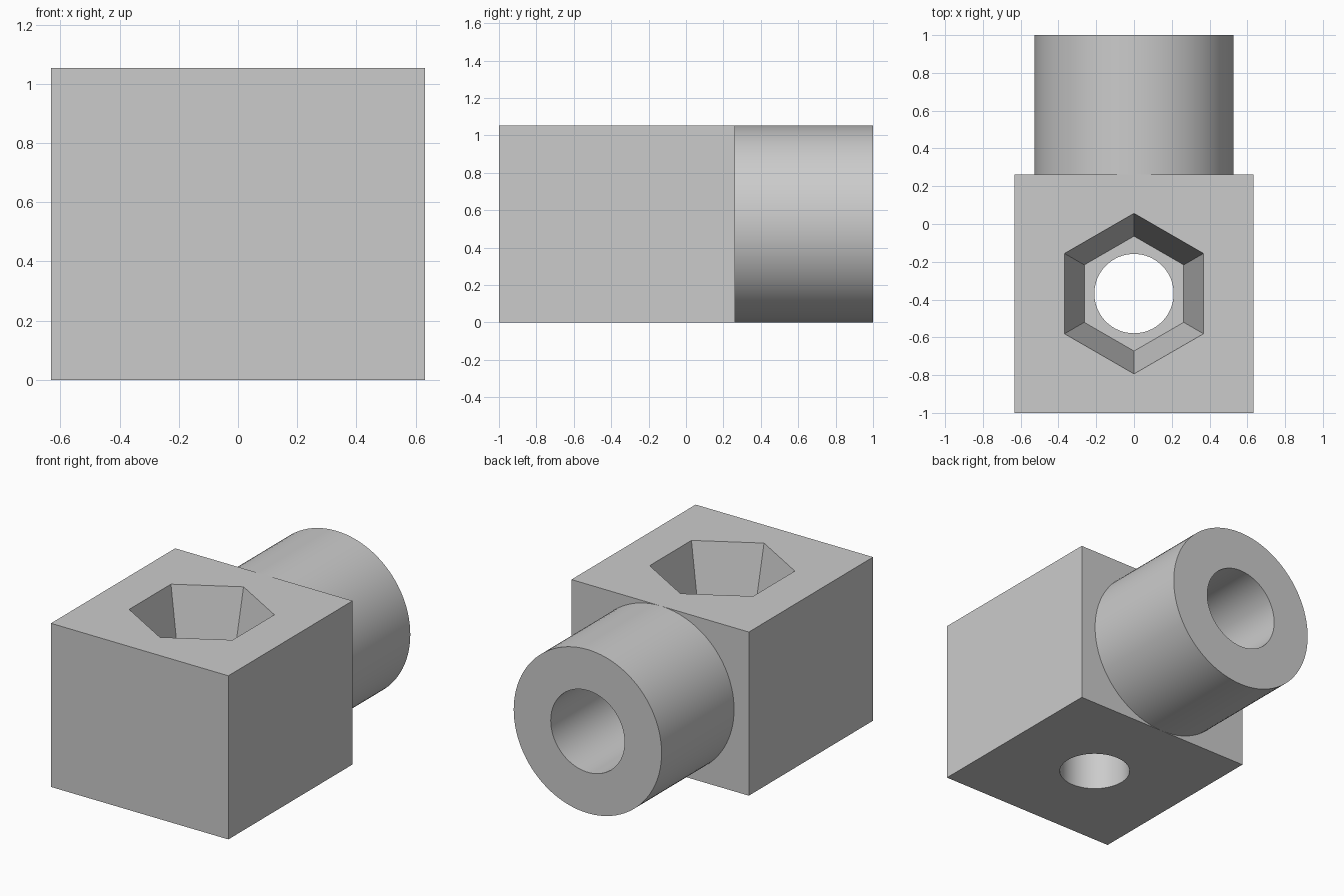
import bpy
import bmesh
from math import pi, radians
from mathutils import Matrix, Vector

default = bpy.data.objects.get("Cube")
if default:
    bpy.data.objects.remove(default, do_unlink=True)

grey = bpy.data.materials.new("light_grey")
grey.use_nodes = True
colour = (0.6, 0.6, 0.6, 1.0)
grey.diffuse_color = colour
grey.node_tree.nodes["Principled BSDF"].inputs["Base Color"].default_value = colour

SIDE = 1.263          # block width and length
HEIGHT = 1.053
BLOCK_Y = -1 + SIDE / 2
BACK = -1 + SIDE      # rear face of the block
POCKET_Z = 0.526      # floor of the hexagonal pocket


def add_object(name, bm):
    bmesh.ops.recalc_face_normals(bm, faces=bm.faces)
    mesh = bpy.data.meshes.new(name)
    bm.to_mesh(mesh)
    bm.free()
    mesh.materials.append(grey)
    obj = bpy.data.objects.new(name, mesh)
    bpy.context.collection.objects.link(obj)
    return obj


def add_cone(name, sides, r_low, r_high, z_low, z_high, turn=0.0):
    """Upright prism or frustum on the block's vertical axis."""
    bm = bmesh.new()
    place = Matrix.Translation((0, BLOCK_Y, (z_low + z_high) / 2))
    bmesh.ops.create_cone(bm, cap_ends=True, segments=sides, radius1=r_low,
                          radius2=r_high, depth=z_high - z_low,
                          matrix=place @ Matrix.Rotation(turn, 4, 'Z'))
    return add_object(name, bm)


def activate(obj):
    bpy.ops.object.select_all(action='DESELECT')
    obj.select_set(True)
    bpy.context.view_layer.objects.active = obj


def cut(target, cutter):
    cutter.hide_render = True
    mod = target.modifiers.new("cut", 'BOOLEAN')
    mod.operation = 'DIFFERENCE'
    mod.solver = 'EXACT'
    mod.object = cutter
    activate(target)
    bpy.ops.object.modifier_apply(modifier=mod.name)
    bpy.data.objects.remove(cutter, do_unlink=True)


# Block with a tapered hexagonal pocket and a round through hole
bm = bmesh.new()
bmesh.ops.create_cube(bm, size=1, matrix=Matrix.Translation((0, BLOCK_Y, HEIGHT / 2))
                      @ Matrix.Diagonal((SIDE, SIDE, HEIGHT, 1)))
block = add_object("block", bm)

# The pocket cutter continues its taper a little above the top face
r_floor, r_rim, extra = 0.304, 0.425, 0.1
r_above = r_rim + (r_rim - r_floor) * extra / (HEIGHT - POCKET_Z)
points_y = bmesh.new()
hexagon = bmesh.ops.create_circle(points_y, segments=6, radius=1)["verts"]
turn = 0.0 if any(abs(v.co.x) < 0.01 for v in hexagon) else pi / 6
points_y.free()
cut(block, add_cone("pocket_cutter", 6, r_floor, r_above, POCKET_Z, HEIGHT + extra, turn))
cut(block, add_cone("hole_cutter", 64, 0.21, 0.21, -0.1, POCKET_Z + 0.1))

# Rear tube, turned from its profile around a lengthwise axis
bm = bmesh.new()
axis_z = HEIGHT / 2
profile = [(axis_z, BACK), (axis_z, 1.0), (0.263, 1.0), (0.263, BACK)]
verts = [bm.verts.new((0, y, axis_z + r)) for r, y in profile]
edges = [bm.edges.new(pair) for pair in zip(verts, verts[1:])]
bmesh.ops.spin(bm, geom=verts + edges, cent=Vector((0, 0, axis_z)), axis=(0, 1, 0),
               angle=2 * pi, steps=96, use_merge=True)
bmesh.ops.remove_doubles(bm, verts=bm.verts, dist=0.0001)
bmesh.ops.recalc_face_normals(bm, faces=bm.faces)

# The tube is open against the block, so check that its end ring faces outward
ring = next(f for f in bm.faces if f.calc_center_median().y > 0.99)
flip = ring.normal.y < 0
tube = add_object("rear_tube", bm)
if flip:
    tube.data.flip_normals()

for obj in (block, tube):
    activate(obj)
    bpy.ops.object.shade_smooth_by_angle(angle=radians(30))
